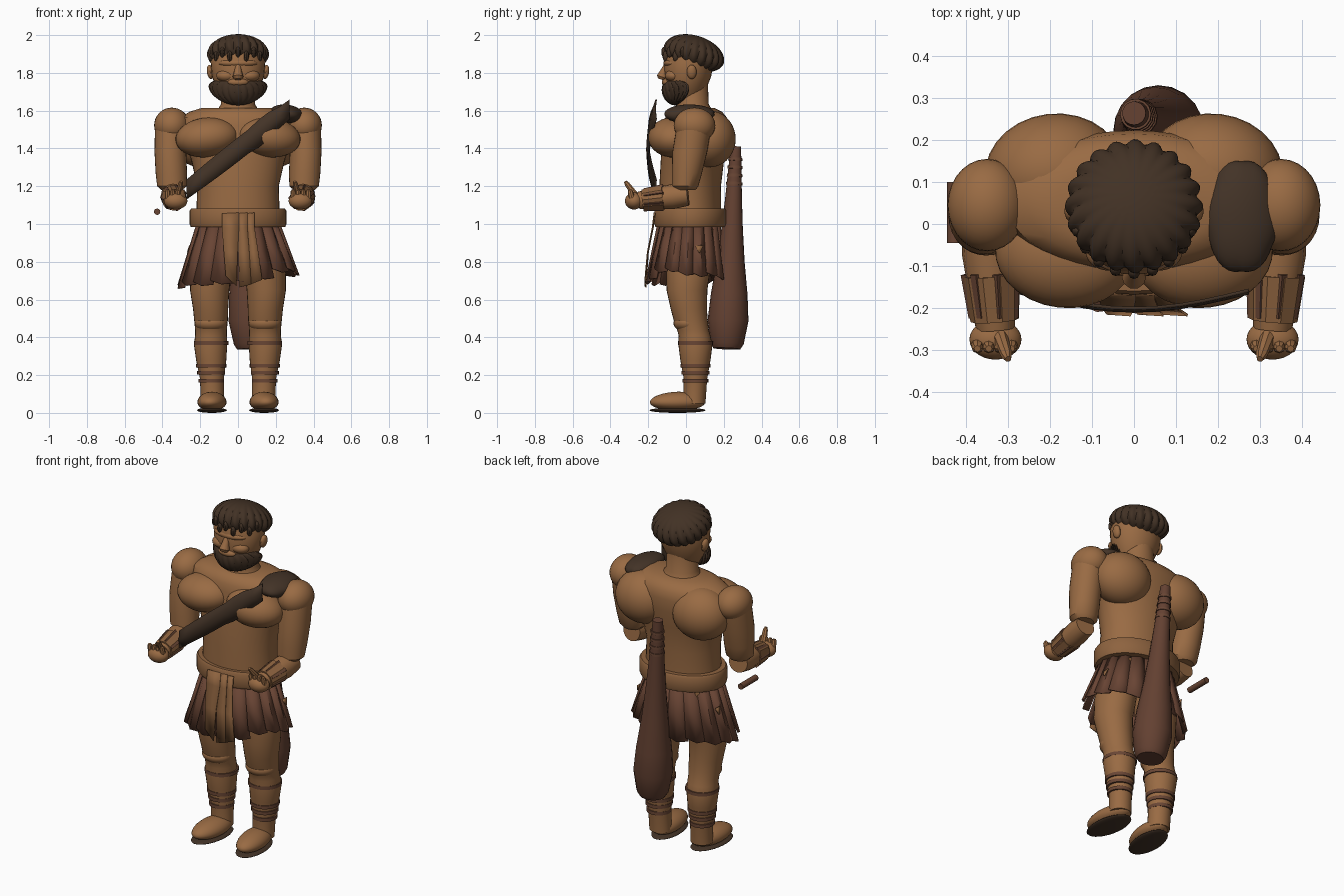
import bpy, bmesh, math, random
from mathutils import Vector

cube = bpy.data.objects.get("Cube")
if cube:
    bpy.data.objects.remove(cube, do_unlink=True)
random.seed(4)
made = []


def material(name, r, g, b):
    m = bpy.data.materials.new(name)
    m.use_nodes = True
    m.diffuse_color = (r, g, b, 1)
    bsdf = m.node_tree.nodes["Principled BSDF"]
    bsdf.inputs["Base Color"].default_value = (r, g, b, 1)
    bsdf.inputs["Roughness"].default_value = 0.8
    return m


SKIN = material("skin", 0.32, 0.147, 0.057)
HAIR = material("dark hair", 0.054, 0.031, 0.018)
HIDE = material("dark hide", 0.056, 0.033, 0.02)
SKIRT = material("red brown leather", 0.14, 0.058, 0.034)
TAN = material("tan leather", 0.27, 0.125, 0.05)
WOOD = material("club wood", 0.125, 0.052, 0.031)
STRAP = material("strap leather", 0.14, 0.06, 0.034)


def finish(name, bm, mat):
    bmesh.ops.recalc_face_normals(bm, faces=bm.faces)
    mesh = bpy.data.meshes.new(name)
    bm.to_mesh(mesh)
    bm.free()
    mesh.materials.append(mat)
    ob = bpy.data.objects.new(name, mesh)
    bpy.context.collection.objects.link(ob)
    made.append(ob)
    return ob


def ball(name, loc, size, mat, rot=(0, 0, 0), lobes=0, depth=0.05, warp=None, seg=28):
    """Ellipsoid, optionally ribbed around its upright axis, ribs fading to the pole."""
    bm = bmesh.new()
    bmesh.ops.create_uvsphere(bm, u_segments=lobes * 6 or seg, v_segments=18, radius=1)
    for v in bm.verts:
        k = 1
        if lobes:
            wave = abs(math.cos(lobes / 2 * math.atan2(v.co.y, v.co.x) + v.co.z))
            k -= depth * (1 - wave) * (1 - max(0, v.co.z) ** 2)
        v.co = Vector((v.co.x * k * size[0], v.co.y * k * size[1], v.co.z * size[2]))
        if warp:
            v.co = warp(v.co)
    ob = finish(name, bm, mat)
    ob.location, ob.rotation_euler = loc, rot
    return ob


def loft(name, rings, mat, seg=28):
    """Capped skin over flat elliptical rings (z, x, y, x radius, y radius)."""
    bm = bmesh.new()
    loops = []
    for z, cx, cy, rx, ry in rings:
        loops.append([bm.verts.new((cx + rx * math.cos(a), cy + ry * math.sin(a), z))
                      for a in (math.tau * i / seg for i in range(seg))])
    for lo, hi in zip(loops, loops[1:]):
        for i in range(seg):
            j = (i + 1) % seg
            bm.faces.new((lo[i], lo[j], hi[j], hi[i]))
    bm.faces.new(loops[0])
    bm.faces.new(loops[-1])
    return finish(name, bm, mat)


def rod(name, start, end, radii, mat, seg=16):
    """Round bar between two points; radii are (fraction, radius) pairs."""
    start, axis = Vector(start), Vector(end) - Vector(start)
    ob = loft(name, [(t * axis.length, 0, 0, r, r) for t, r in radii], mat, seg)
    ob.location = start
    ob.rotation_euler = axis.to_track_quat("Z", "Y").to_euler()
    return ob


def strips(name, rows, mat, thick=0.008):
    """Thin sheet through rows of points."""
    bm = bmesh.new()
    grid = [[bm.verts.new(p) for p in row] for row in rows]
    for a, b in zip(grid, grid[1:]):
        for i in range(len(a) - 1):
            bm.faces.new((a[i], a[i + 1], b[i + 1], b[i]))
    ob = finish(name, bm, mat)
    mod = ob.modifiers.new("thickness", "SOLIDIFY")
    mod.thickness, mod.offset = thick, 0
    return ob


# Torso and neck
loft("torso", [(1.0, 0, .022, .222, .165), (1.2, 0, .022, .216, .163), (1.35, 0, .035, .25, .168),
               (1.45, 0, .05, .305, .172), (1.52, 0, .053, .315, .17), (1.565, 0, .053, .305, .162),
               (1.595, 0, .05, .255, .14), (1.615, 0, .045, .19, .105)], SKIN, 40)
loft("neck", [(1.6, 0, .04, .11, .1), (1.635, 0, .035, .09, .085), (1.78, 0, .03, .085, .085)], SKIN)

# Head and face
loft("head", [(1.66, 0, .0, .075, .075), (1.71, 0, .0, .11, .105), (1.78, 0, .01, .138, .123),
              (1.86, 0, .015, .145, .132), (1.94, 0, .03, .12, .115), (1.97, 0, .03, .06, .06)], SKIN)
ball("brow", (0, -.068, 1.852), (.105, .052, .028), SKIN)
rod("nose", (0, -.1, 1.855), (0, -.132, 1.765), [(0, .01), (.5, .02), (.85, .029), (1, .018)], SKIN, 10)
ball("upper_lip", (0, -.1, 1.75), (.055, .028, .022), SKIN)
for s in (-1, 1):
    ball("cheek", (s * .06, -.066, 1.785), (.055, .045, .033), SKIN)
    ball("ear", (s * .147, .03, 1.805), (.018, .026, .038), SKIN, (0, s * .15, 0), seg=14)


# Ribbed beard, swept up and back at the sides
def sweep(p):
    return Vector((p.x, p.y + 3 * p.x * p.x - .15 * p.z, p.z + 1.2 * p.x * p.x))


ball("beard", (0, -.068, 1.698), (.156, .06, .07), HAIR, lobes=24, depth=.1, warp=sweep)


# Ribbed hair cap, hanging lower at the back, with a few fringe curls
def flatten(p):
    return Vector((p.x, p.y, p.z * (.85 if p.z < 0 else 1)))


ball("hair", (0, .042, 1.898), (.165, .165, .1), HAIR, (-.3, 0, 0), 20, .1, flatten)
for i in range(9):
    a = math.pi * (1.1 + .1 * i)
    drop = .022 * (i % 2)
    ball("fringe_curl", (.142 * math.cos(a), .03 + .145 * math.sin(a), 1.91 - drop),
         (.014, .016, .028), HAIR, seg=10)

# Chest, back, arms and hands
for s in (-1, 1):
    ball("chest_muscle", (s * .165, -.07, 1.458), (.167, .13, .105), SKIN, (0, s * .1, s * .1))
    ball("back_muscle", (s * .19, .125, 1.45), (.165, .138, .15), SKIN, (0, 0, s * -.12))
    ball("shoulder", (s * .35, .045, 1.522), (.094, .11, .094), SKIN)
    loft("upper_arm", [(1.18, s * .35, -.005, .055, .055), (1.2, s * .35, -.005, .078, .07),
                       (1.27, s * .353, .005, .083, .08), (1.38, s * .358, .02, .084, .092),
                       (1.5, s * .355, .04, .085, .092)], SKIN)
    elbow, wrist = Vector((s * .35, .01, 1.155)), Vector((s * .33, -.25, 1.125))
    rod("forearm", elbow, wrist, [(0, .058), (.3, .066), (.7, .056), (1, .046)], SKIN)
    rod("bracer", elbow.lerp(wrist, .5), elbow.lerp(wrist, .92), [(0, .068), (1, .058)], TAN, 10)
    for i in range(7):
        a = math.tau * (i + .5) / 7
        off = Vector((math.cos(a), 0, math.sin(a)))
        rod("bracer_slat", elbow.lerp(wrist, .5) + off * .06, elbow.lerp(wrist, .9) + off * .052,
            [(0, .013), (1, .01)], STRAP, 4)
    ball("hand", (s * .33, -.275, 1.122), (.062, .048, .045), SKIN)
    for i in range(4):
        x = s * (.292 + .027 * i)
        rod("finger", (x, -.285, 1.13), (x, -.297, 1.182), [(0, .015), (.8, .014), (1, .008)], SKIN, 8)
    rod("thumb", (s * .318, -.27, 1.155), (s * .3, -.322, 1.225), [(0, .018), (.8, .014), (1, .008)], SKIN, 8)


# Legs, leg straps and feet
def toe_shape(p):
    return Vector((p.x, p.y, p.z * (1 + .5 * p.y) if p.z > 0 else p.z * .8))


for s in (-1, 1):
    loft("leg", [(.97, s * .11, .02, .1, .13), (.8, s * .14, .015, .112, .12), (.65, s * .15, .005, .104, .108),
                 (.55, s * .145, .015, .093, .096), (.49, s * .143, .025, .089, .09),
                 (.44, s * .143, .037, .084, .084), (.41, s * .143, .045, .084, .084),
                 (.36, s * .145, .05, .088, .09), (.28, s * .142, .05, .08, .08),
                 (.18, s * .138, .05, .063, .062), (.05, s * .135, .045, .062, .058)], SKIN)
    ball("knee", (s * .143, .012, .475), (.087, .078, .05), SKIN)
    for z, r in ((.37, .092), (.25, .08), (.212, .074), (.17, .068)):
        loft("leg_strap", [(z - .01, s * .142, .05, r, r), (z + .01, s * .142, .05, r, r)], STRAP)
    ball("foot", (s * .138, -.045, .056), (.076, .147, .056), SKIN, (0, 0, s * .1), warp=toe_shape)
    ball("sole", (s * .138, -.045, .014), (.078, .15, .014), HIDE, (0, 0, s * .1))

# Belt
loft("belt", [(.985, 0, .025, .25, .187), (1.0, 0, .025, .256, .193), (1.07, 0, .025, .256, .193),
              (1.082, 0, .025, .248, .185)], TAN, 40)

# Skirt of wide, softly ridged leather strips, longest on the right
COUNT = 17


def skirt_point(turn, t, z, lift):
    a = math.tau * turn / COUNT
    return ((.212 + .1 * t + lift) * math.cos(a), .015 - .012 * t + (.155 + .052 * t + lift) * math.sin(a), z)


for i in range(COUNT):
    low = .702 + .035 * math.cos(math.tau * i / COUNT) + random.uniform(-.018, .018)
    rows = []
    for t in (0, .5, 1):
        z = .995 + (low - .995) * t
        rows.append([skirt_point(i - .56, t, z + .02 * t, 0), skirt_point(i, t, z, .01),
                     skirt_point(i + .56, t, z + .006 * t, -.006)])
    strips("skirt_strip", rows, SKIRT)

# Front cloth panels hanging over the belt
for x0, x1, b0, b1, low0, low1 in ((-.085, .005, -.065, -.008, .725, .67), (-.005, .05, .008, .07, .665, .68),
                                   (.045, .088, .065, .128, .68, .705)):
    strips("front_panel", [[(x0, -.163, 1.055), (x1, -.168, 1.06)], [(x0, -.174, .98), (x1, -.178, .98)],
                           [((x0 + b0) / 2, -.2, .85), ((x1 + b1) / 2, -.204, .85)],
                           [(b0, -.213, low0), (b1, -.217, low1)]], TAN, .006)
for s in (-1, 1):
    strips("skirt_patch", [[(s * .256, .05, .885), (s * .256, .092, .885)],
                           [(s * .268, .068, .848), (s * .268, .074, .848)]], TAN, .006)

# Chest sash with upright ends, and shoulder hide
sash = []
for i in range(11):
    t = i / 10
    y = -.158 - .043 * math.sin(math.pi * t)
    h = .052 + .012 * math.sin(math.pi * t) + (.012 if i in (7, 8) else 0)
    x, z = -.272 + .545 * t, 1.182 + .425 * t
    sash.append([(x, y, z + h), (x, y - .006, z), (x, y, z - h)])
strips("chest_sash", sash, HIDE, .008)
ball("shoulder_hide", (.256, .018, 1.582), (.091, .138, .05), HIDE, (0, .12, 0), 6, .05)

# Wooden club on the back with grip rings
grip, butt = Vector((0, .264, 1.41)), Vector((.068, .216, .34))
rod("club", butt, grip, [(0, .072), (.025, .088), (.14, .108), (.27, .097), (.43, .074), (.6, .056),
                        (.75, .044), (.9, .034), (1, .028)], WOOD, 20)
for i in range(4):
    t = .81 + .04 * i
    rod("grip_ring", butt.lerp(grip, t), butt.lerp(grip, t + .014), [(0, .044 - .002 * i), (1, .043 - .002 * i)],
        STRAP, 14)

# Loose peg beside the right hip
rod("peg", (-.428, -.045, 1.065), (-.428, .1, 1.065), [(0, .017), (1, .017)], STRAP, 12)

# Smooth rounded parts, keep edges sharp
bpy.ops.object.select_all(action="DESELECT")
for ob in made:
    ob.select_set(True)
bpy.context.view_layer.objects.active = made[0]
bpy.ops.object.shade_smooth_by_angle(angle=math.radians(35))
